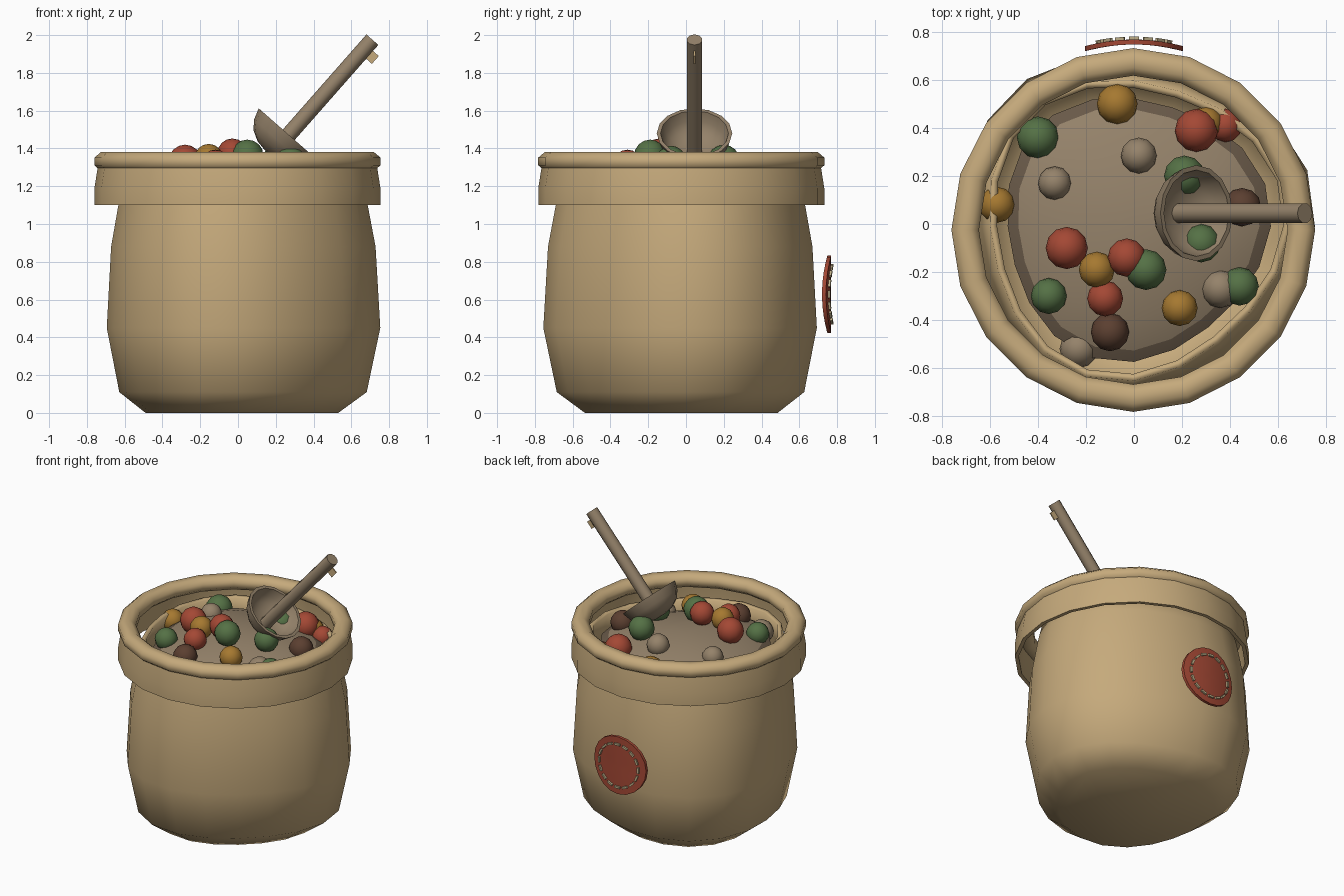
import bpy, bmesh, math
from mathutils import Vector, Matrix

if "Cube" in bpy.data.objects:
    bpy.data.objects.remove(bpy.data.objects["Cube"])

def mat(name, c):
    m = bpy.data.materials.new(name)
    m.diffuse_color = (*c, 1)
    m.use_nodes = True
    m.node_tree.nodes["Principled BSDF"].inputs["Base Color"].default_value = m.diffuse_color
    return m

TAN = mat("burlap tan", (0.56, 0.40, 0.20))
GREY = mat("grey brown", (0.30, 0.225, 0.145))
DARK = mat("shadow brown", (0.14, 0.10, 0.065))
RED = mat("brick red", (0.37, 0.065, 0.035))
YEL = mat("mustard", (0.38, 0.19, 0.03))
GRN = mat("leaf green", (0.09, 0.165, 0.06))
BRN = mat("dark brown", (0.105, 0.05, 0.03))
THREAD = mat("thread cream", (0.52, 0.43, 0.25))

def finish(name, bm, mats, angle=60):
    bmesh.ops.recalc_face_normals(bm, faces=bm.faces[:])
    me = bpy.data.meshes.new(name)
    bm.to_mesh(me)
    bm.free()
    for m in mats:
        me.materials.append(m)
    for p in me.polygons:
        p.use_smooth = True
    me.set_sharp_from_angle(angle=math.radians(angle))
    ob = bpy.data.objects.new(name, me)
    bpy.context.collection.objects.link(ob)
    return ob

def lathe(profile, n=20, wob=0.0, closed=False, cap=False):
    """Revolve (r, z) points; wob gives the sack its three-lobed outline."""
    bm = bmesh.new()
    rings = []
    for r, z in profile:
        ring = []
        for i in range(n):
            a = 2 * math.pi * i / n
            k = r * (1 + wob * math.cos(3 * a - math.radians(36)))
            ring.append(bm.verts.new((k * math.cos(a), k * math.sin(a), z)))
        rings.append(ring)
    pairs = list(zip(rings, rings[1:]))
    if closed:
        pairs.append((rings[-1], rings[0]))
    for lo, hi in pairs:
        for i in range(n):
            j = (i + 1) % n
            bm.faces.new((lo[i], lo[j], hi[j], hi[i]))
    if cap:
        bm.faces.new(rings[0])
    return bm

def solidify(ob, t, offset=-1):
    m = ob.modifiers.new("thickness", "SOLIDIFY")
    m.thickness = t
    m.offset = offset

# sack body, open at the top
bag = finish("sack_body", lathe([(0.51, 0), (0.655, 0.11), (0.724, 0.45), (0.70, 0.88),
                                 (0.66, 1.10), (0.625, 1.25)], wob=0.05, cap=True), [TAN])
bag.location.y = -0.01
# make sure the shell thickens inwards
bag_bm = bmesh.new()
bag_bm.from_mesh(bag.data)
low = min(bag_bm.faces, key=lambda f: f.calc_center_median().z)
if low.normal.z > 0:
    bmesh.ops.reverse_faces(bag_bm, faces=bag_bm.faces[:])
    bag_bm.to_mesh(bag.data)
bag_bm.free()
solidify(bag, 0.03)

# folded cuff: thin closed section
cuff = finish("folded_cuff", lathe([(0.757, 1.10), (0.757, 1.19), (0.735, 1.33),
                                    (0.71, 1.33), (0.732, 1.19), (0.732, 1.10)], closed=True), [TAN])
cuff.location = (-0.003, -0.025, 0)

# rolled rim on top of the cuff
roll = [(0.70 + 0.062 * math.cos(math.radians(a)), 1.331 + 0.053 * math.sin(math.radians(a)))
        for a in [22.5 + 45 * i for i in range(8)]]
rim = finish("rolled_rim", lathe(roll, closed=True), [TAN])
rim.location = (-0.003, -0.025, 0)

# mound of filling with a darker edge
bm = lathe([(0.548, 1.19), (0.502, 1.215), (0.38, 1.26), (0.22, 1.295), (0.08, 1.31)], wob=0.05)
bm.verts.ensure_lookup_table()
bm.faces.new(bm.verts[-20:])
for f in bm.faces:
    f.material_index = 1 if f.calc_center_median().z < 1.205 else 0
mound = finish("filling_mound", bm, [GREY, DARK])
mound.location.y = -0.01

# round beans: x, y, radius
beans = {
    "green_bean": (GRN, [(-.40, .36, .088), (.05, -.19, .085), (-.355, -.30, .075),
                         (.44, -.26, .08), (.21, .20, .085), (.28, -.08, .08)]),
    "yellow_bean": (YEL, [(-.07, .50, .085), (-.57, .08, .075), (-.155, -.19, .075),
                          (.19, -.35, .075), (.30, .42, .07)]),
    "red_bean": (RED, [(-.28, -.10, .088), (-.03, -.14, .08), (-.12, -.31, .075),
                       (.26, .39, .09), (.38, .41, .07)]),
    "grey_bean": (GREY, [(-.33, .17, .07), (.02, .285, .075), (-.23, -.52, .08), (.36, -.27, .08)]),
    "brown_bean": (BRN, [(-.10, -.45, .08), (.45, .07, .08)]),
}
for name, (m, items) in beans.items():
    for i, (x, y, r) in enumerate(items):
        bm = bmesh.new()
        bmesh.ops.create_uvsphere(bm, u_segments=12, v_segments=8, radius=r)
        ob = finish(f"{name}_{i + 1}", bm, [m])
        z = 1.385 - 0.6 * (x * x + y * y)
        ob.location = (x, y, z - (0.04 if name == "grey_bean" else 0))

# scoop bowl and handle share one tilted axis
axis = Vector((0.66, 0, 0.75)).normalized()
tilt = axis.to_track_quat('Z', 'Y').to_matrix().to_4x4()
centre = Vector((0.26, 0.045, 1.48))
bowl = finish("scoop_bowl", lathe([(0.03, -0.145), (0.09, -0.135), (0.145, -0.105), (0.18, -0.06), (0.20, 0),
                                   (0.18, 0), (0.162, -0.055), (0.13, -0.09), (0.08, -0.115),
                                   (0.03, -0.12)], n=16, closed=True), [GREY], 50)
bowl.matrix_world = Matrix.Translation(centre) @ tilt

end = Vector((0.72, 0.045, 1.968))
start = centre - axis * 0.13
bm = bmesh.new()
bmesh.ops.create_cone(bm, cap_ends=True, segments=10, radius1=0.042, radius2=0.042,
                      depth=(end - start).length)
handle = finish("scoop_handle", bm, [GREY], 40)
handle.matrix_world = Matrix.Translation((start + end) / 2) @ tilt

# small tag on the underside of the handle
side = Vector((0.75, 0, -0.66)).normalized()
bm = bmesh.new()
bmesh.ops.create_cube(bm, size=1, matrix=Matrix.Diagonal((0.008, 0.06, 0.055, 1)))
tag = finish("handle_tag", bm, [TAN], 30)
tag.matrix_world = Matrix.Translation(end - axis * 0.07 + side * 0.041) @ tilt

# round patch wrapped round the back
def wrap(x, z, r):
    return (x, math.sqrt(r * r - x * x), 0.628 + z)

bm = bmesh.new()
def disc_layer(r):
    c = bm.verts.new(wrap(0, 0, r))
    rings = []
    for q in (0.07, 0.14, 0.204):
        rings.append([bm.verts.new(wrap(q * math.cos(2 * math.pi * i / 20),
                                        q * math.sin(2 * math.pi * i / 20), r)) for i in range(20)])
    for i in range(20):
        j = (i + 1) % 20
        bm.faces.new((c, rings[0][i], rings[0][j]))
        for a, b in zip(rings, rings[1:]):
            bm.faces.new((a[i], b[i], b[j], a[j]))
    return rings[-1]
inner, outer = disc_layer(0.748), disc_layer(0.768)
for i in range(20):
    j = (i + 1) % 20
    bm.faces.new((inner[i], inner[j], outer[j], outer[i]))
finish("round_patch", bm, [RED], 50)

# ring of stitches on the patch
bm = bmesh.new()
for i in range(16):
    a = 2 * math.pi * i / 16
    p = Vector(wrap(0.152 * math.cos(a), 0.152 * math.sin(a), 0.772))
    yaw = Matrix.Rotation(-math.asin(p.x / 0.772), 4, 'Z')
    m = Matrix.Translation(p) @ yaw @ Matrix.Rotation(-a, 4, 'Y') @ Matrix.Diagonal((0.014, 0.016, 0.04, 1))
    bmesh.ops.create_cube(bm, size=1, matrix=m)
finish("patch_stitches", bm, [THREAD], 30)
